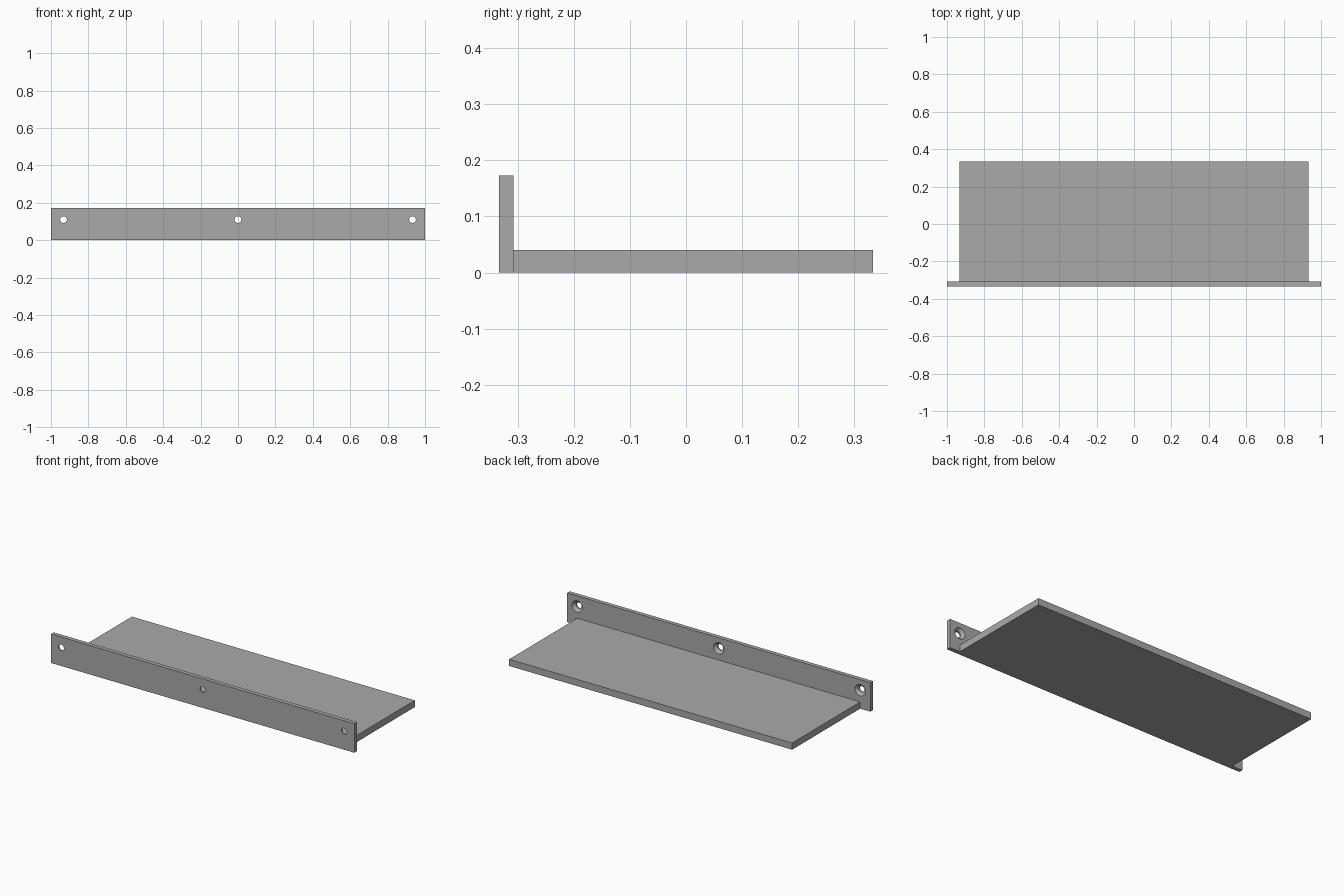
import bpy, bmesh, math
from mathutils import Matrix

cube = bpy.data.objects.get("Cube")
if cube:
    bpy.data.objects.remove(cube, do_unlink=True)

FRONT, INNER, BACK = -0.333, -0.308, 0.333   # depth positions
HOLE_R, SINK_R = 0.018, 0.034                # screw hole and countersink radii
SINK_DEPTH = SINK_R - HOLE_R

grey = bpy.data.materials.new("plain grey")
grey.use_nodes = True
colour = (0.4, 0.4, 0.4, 1)
grey.diffuse_color = colour
grey.node_tree.nodes["Principled BSDF"].inputs["Base Color"].default_value = colour


def finish(name, bm):
    bmesh.ops.recalc_face_normals(bm, faces=bm.faces)
    mesh = bpy.data.meshes.new(name)
    bm.to_mesh(mesh)
    bm.free()
    mesh.materials.append(grey)
    obj = bpy.data.objects.new(name, mesh)
    bpy.context.collection.objects.link(obj)
    return obj


def box(name, half_width, y0, y1, height):
    bm = bmesh.new()
    bmesh.ops.create_cube(bm, size=1)
    bmesh.ops.scale(bm, vec=(2 * half_width, y1 - y0, height), verts=bm.verts)
    bmesh.ops.translate(bm, vec=(0, (y0 + y1) / 2, height / 2), verts=bm.verts)
    return finish(name, bm)


def screw_cutter(name, x, z):
    # Revolved profile: straight bore opening into a cone on the inner face
    over = 0.01
    profile = [(0, FRONT - over), (HOLE_R, FRONT - over), (HOLE_R, INNER - SINK_DEPTH),
               (SINK_R + over, INNER + over), (0, INNER + over)]
    bm = bmesh.new()
    verts = [bm.verts.new((r, y, 0)) for r, y in profile]
    edges = [bm.edges.new(pair) for pair in zip(verts, verts[1:])]
    bmesh.ops.spin(bm, geom=verts + edges, cent=(0, 0, 0), axis=(0, 1, 0),
                   angle=math.tau, steps=32)
    bmesh.ops.remove_doubles(bm, verts=bm.verts, dist=0.0001)
    bmesh.ops.transform(bm, matrix=Matrix.Translation((x, 0, z)), verts=bm.verts)
    return finish(name, bm)


def combine(target, tool, operation):
    mod = target.modifiers.new(operation.lower(), "BOOLEAN")
    mod.operation, mod.solver, mod.object = operation, "EXACT", tool
    bpy.context.view_layer.objects.active = target
    bpy.ops.object.modifier_apply(modifier=mod.name)
    bpy.data.objects.remove(tool, do_unlink=True)


# Mounting plate with three countersunk screw holes
shelf = box("shelf_with_mounting_plate", 1, FRONT, INNER, 0.173)
for x in (-0.933, 0, 0.933):
    combine(shelf, screw_cutter("screw_cutter", x, 0.11), "DIFFERENCE")

# Shelf board, merged into the plate
board = box("shelf_board", 0.933, (FRONT + INNER) / 2, BACK, 0.04)
combine(shelf, board, "UNION")

# Smooth bores, sharp edges
bpy.ops.object.select_all(action="DESELECT")
shelf.select_set(True)
bpy.context.view_layer.objects.active = shelf
bpy.ops.object.shade_smooth_by_angle(angle=math.radians(30))
